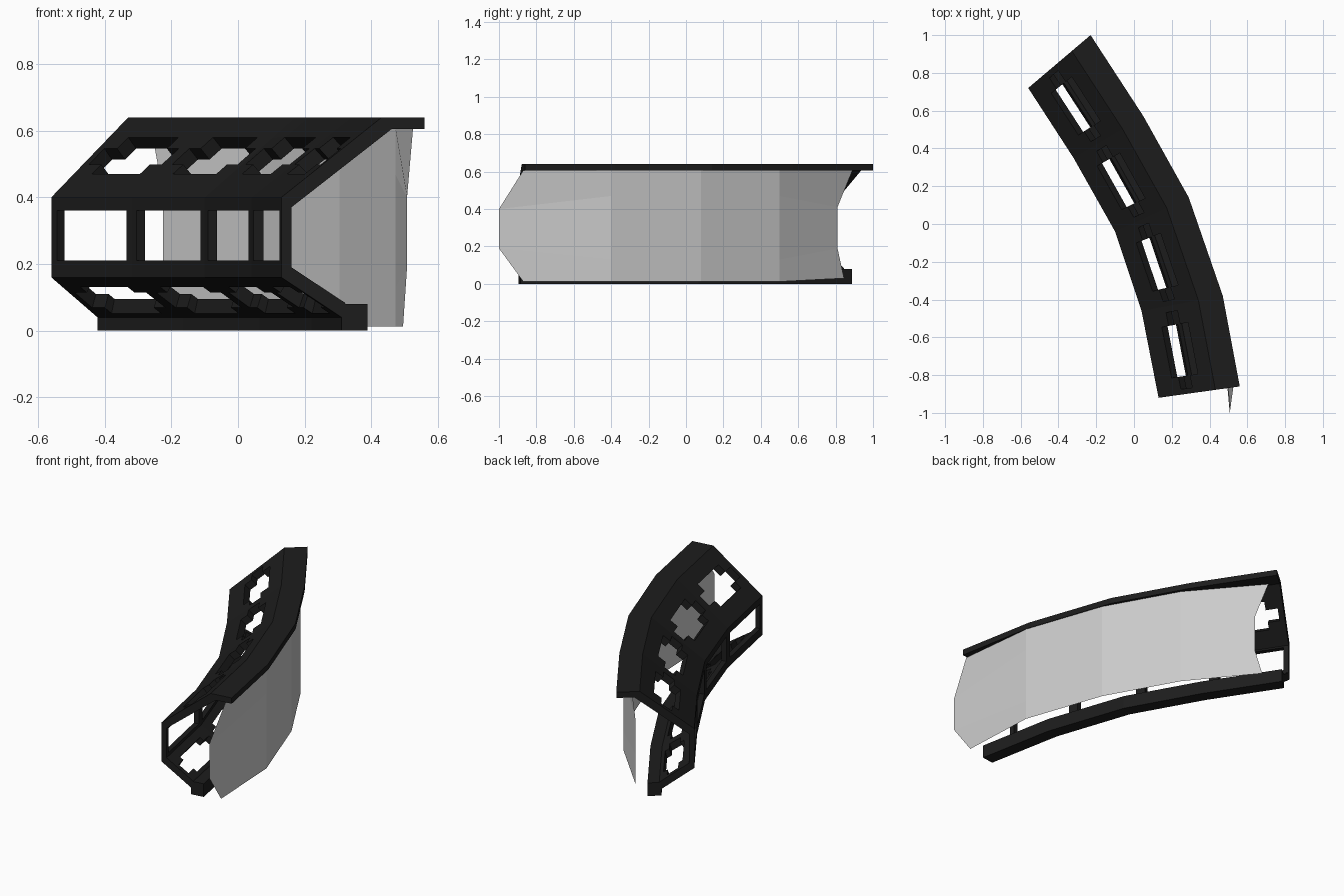
import bpy, bmesh
from mathutils import Vector

if "Cube" in bpy.data.objects:
    bpy.data.objects.remove(bpy.data.objects["Cube"])

# Plan stations: (concave edge, convex edge) of the curved frame
STATIONS = [((-.56, .72), (-.23, 1.0)), ((-.32, .35), (.05, .57)),
            ((-.10, -.04), (.29, .14)), ((.04, -.46), (.47, -.38)),
            ((.13, -.92), (.56, -.86))]
T = [0, .07, .22, .80, .94, 1]          # splits along each bay


def finish(bm, name, color=None):
    bmesh.ops.remove_doubles(bm, verts=bm.verts, dist=1e-5)
    me = bpy.data.meshes.new(name)
    bm.to_mesh(me)
    bm.free()
    ob = bpy.data.objects.new(name, me)
    bpy.context.collection.objects.link(ob)
    if color:
        mat = bpy.data.materials.new(name + "_paint")
        mat.diffuse_color = color
        mat.use_nodes = True
        mat.node_tree.nodes["Principled BSDF"].inputs["Base Color"].default_value = mat.diffuse_color
        me.materials.append(mat)
    return ob


# Cross-section rows: (outer u, outer z, inner u, inner z)
def between(a, b, fractions):
    a, b = Vector(a), Vector(b)
    return [tuple(a.lerp(b, f)) for f in fractions]


def row(*v):
    return Vector(v).to_tuple()


low, side0 = (.42, .04, .44, .085), (0, .16, .07, .19)
side1, high = (0, .40, .07, .37), (.70, .64, .77, .605)
rows = [(.60, 0, .60, .08), (.42, 0, .45, .08), low]
rows += between(low, side0, [.10, .24, .62, .76, 1])
rows += [(0, .21, .07, .21), (0, .36, .07, .36)]
rows += between(side1, high, [0, .29, .41, .61, .75, 1])
rows += [(1, .64, 1, .605)]

# Window cells: cross-shaped in both slopes, rectangular in the side
wide = (1, 2, 3)
windows = {3: (2,), 4: wide, 5: (2,), 8: wide, 11: (2,), 12: wide, 13: (2,)}

columns = []
for (p, o), (p2, o2) in zip(STATIONS, STATIONS[1:]):
    for t in T[:-1]:
        columns.append((Vector(p).lerp(Vector(p2), t), Vector(o).lerp(Vector(o2), t)))
columns.append((Vector(STATIONS[-1][0]), Vector(STATIONS[-1][1])))

# Frame: thick shell with the window cells left open
bm = bmesh.new()
grid = []
for p, o in columns:
    line = []
    for uo, zo, ui, zi in rows:
        a, b = p.lerp(o, uo), p.lerp(o, ui)
        line.append((bm.verts.new((a.x, a.y, zo)), bm.verts.new((b.x, b.y, zi))))
    grid.append(line)
cells = {(i, j) for i in range(len(columns) - 1) for j in range(len(rows) - 1)
         if i % 5 not in windows.get(j, ())}
for i, j in cells:
    ring = [(i, j), (i + 1, j), (i + 1, j + 1), (i, j + 1)]
    for k in (0, 1):
        bm.faces.new([grid[a][b][k] for a, b in ring])
    for k, step in enumerate([(0, -1), (1, 0), (0, 1), (-1, 0)]):
        if (i + step[0], j + step[1]) not in cells:
            (a, b), (c, d) = ring[k], ring[(k + 1) % 4]
            bm.faces.new([grid[a][b][0], grid[c][d][0], grid[c][d][1], grid[a][b][1]])
bmesh.ops.recalc_face_normals(bm, faces=bm.faces)
finish(bm, "window_frame", (.012, .012, .012, 1))

# Pane: thin curved sheet, ends shifted at mid height
middle = [(.472, -.40), (.305, .08), (.07, .50)]
levels = [((.495, -.87, .012), .012, (-.25, .845, .03)),
          ((.507, -1.0, .19), .13, (-.225, .81, .19)),
          ((.507, -1.0, .40), .47, (-.225, .81, .41)),
          ((.525, -.87, .607), .607, (-.26, .89, .607))]
bm = bmesh.new()
sheet = [[bm.verts.new(c) for c in [near] + [(x, y, z) for x, y in middle] + [far]]
         for near, z, far in levels]
for a, b in zip(sheet, sheet[1:]):
    for k in range(4):
        bm.faces.new((a[k], a[k + 1], b[k + 1], b[k]))
finish(bm, "curved_pane")
